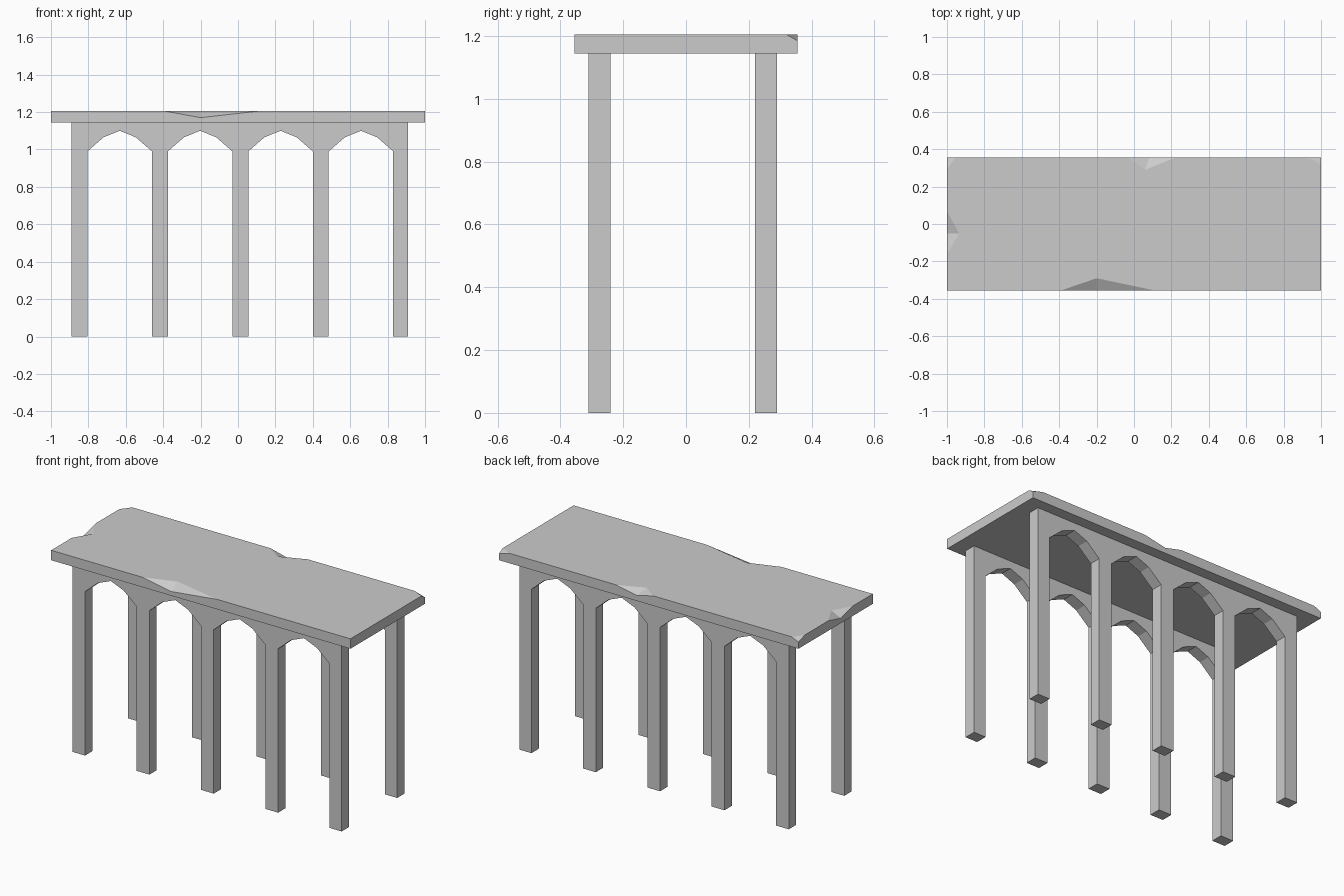
import bpy, bmesh
from mathutils import Vector

cube = bpy.data.objects.get("Cube")
if cube:
    bpy.data.objects.remove(cube, do_unlink=True)

stone = bpy.data.materials.new("stone grey")
stone.use_nodes = True
grey = (0.6, 0.6, 0.6, 1)
stone.diffuse_color = grey
stone.node_tree.nodes["Principled BSDF"].inputs["Base Color"].default_value = grey

TOP, UNDER, HALF = 1.205, 1.145, 0.355


def finish(name, bm):
    bmesh.ops.remove_doubles(bm, verts=bm.verts, dist=1e-5)
    bmesh.ops.recalc_face_normals(bm, faces=bm.faces)
    mesh = bpy.data.meshes.new(name)
    bm.to_mesh(mesh)
    bm.free()
    mesh.materials.append(stone)
    bpy.context.collection.objects.link(bpy.data.objects.new(name, mesh))


def add_face(bm, points):
    return bm.faces.new([bm.verts.new(p) for p in points])


def arcade(name, y0, y1):
    """Wall of five posts joined by four faceted arches."""
    pitch, gap, spring = 0.43, 0.345, 0.99
    left, right = -0.89, 0.91
    arch = [(0, 0), (0.25, 0.075), (0.5, 0.11), (0.75, 0.075), (1, 0)]
    outline = [(left, UNDER), (left, 0)]
    for i in range(4):
        x = -0.805 + pitch * i
        outline.append((x, 0))
        outline += [(x + gap * u, spring + h) for u, h in arch]
        outline.append((x + gap, 0))
    outline += [(right, 0), (right, UNDER)]
    bm = bmesh.new()
    face = add_face(bm, [(x, y0, z) for x, z in outline])
    new = bmesh.ops.extrude_face_region(bm, geom=[face], use_keep_orig=True)["geom"]
    bmesh.ops.translate(bm, vec=(0, y1 - y0, 0),
                        verts=[v for v in new if isinstance(v, bmesh.types.BMVert)])
    finish(name, bm)


def slab():
    """Flat deck whose top rim is chipped; each chip is (start, low, end, apex)."""
    def chip(a, low, b, apex=None):
        return [Vector(p) if p else None for p in (a, low, b, apex)]

    front = chip((-0.39, -HALF, TOP), (-0.2, -HALF, 1.17), (0.11, -HALF, TOP), (-0.2, -0.29, TOP))
    right_corner = chip((1, 0.32, TOP), (1, HALF, 1.185), (0.93, HALF, TOP))
    back = chip((0.22, HALF, TOP), (0.08, HALF, 1.178), (-0.03, HALF, TOP), (0.06, 0.29, TOP))
    left_corner = chip((-0.955, HALF, TOP), (-1, HALF, 1.185), (-1, 0.295, TOP))
    left = chip((-1, 0.07, TOP), (-1, -0.05, 1.175), (-1, -0.16, TOP), (-0.935, -0.05, TOP))

    c0, c1 = Vector((-1, -HALF, TOP)), Vector((1, -HALF, TOP))
    sides = [
        [c0, *front[:3], c1],
        [c1, *right_corner[:2]],
        [*right_corner[1:3], *back[:3], *left_corner[:2]],
        [*left_corner[1:3], *left[:3], c0],
    ]
    bm = bmesh.new()
    # Side walls
    for rim in sides:
        foot = [Vector((p.x, p.y, UNDER)) for p in (rim[-1], rim[0])]
        add_face(bm, rim + foot)
    # Underside
    add_face(bm, [(x, y, UNDER) for x, y in ((-1, -HALF), (-1, HALF), (1, HALF), (1, -HALF))])
    # Chips and the top face that runs around them
    top = [c0]
    for c in (front, right_corner, back, left_corner, left):
        a, low, b, apex = c
        if c is right_corner:
            top.append(c1)
        if apex:
            add_face(bm, [a, low, apex])
            add_face(bm, [low, b, apex])
            top += [a, apex, b]
        else:
            add_face(bm, [a, low, b])
            top += [a, b]
    add_face(bm, top)
    finish("deck_slab", bm)


slab()
arcade("front_arcade", -0.31, -0.24)
arcade("back_arcade", 0.22, 0.29)
